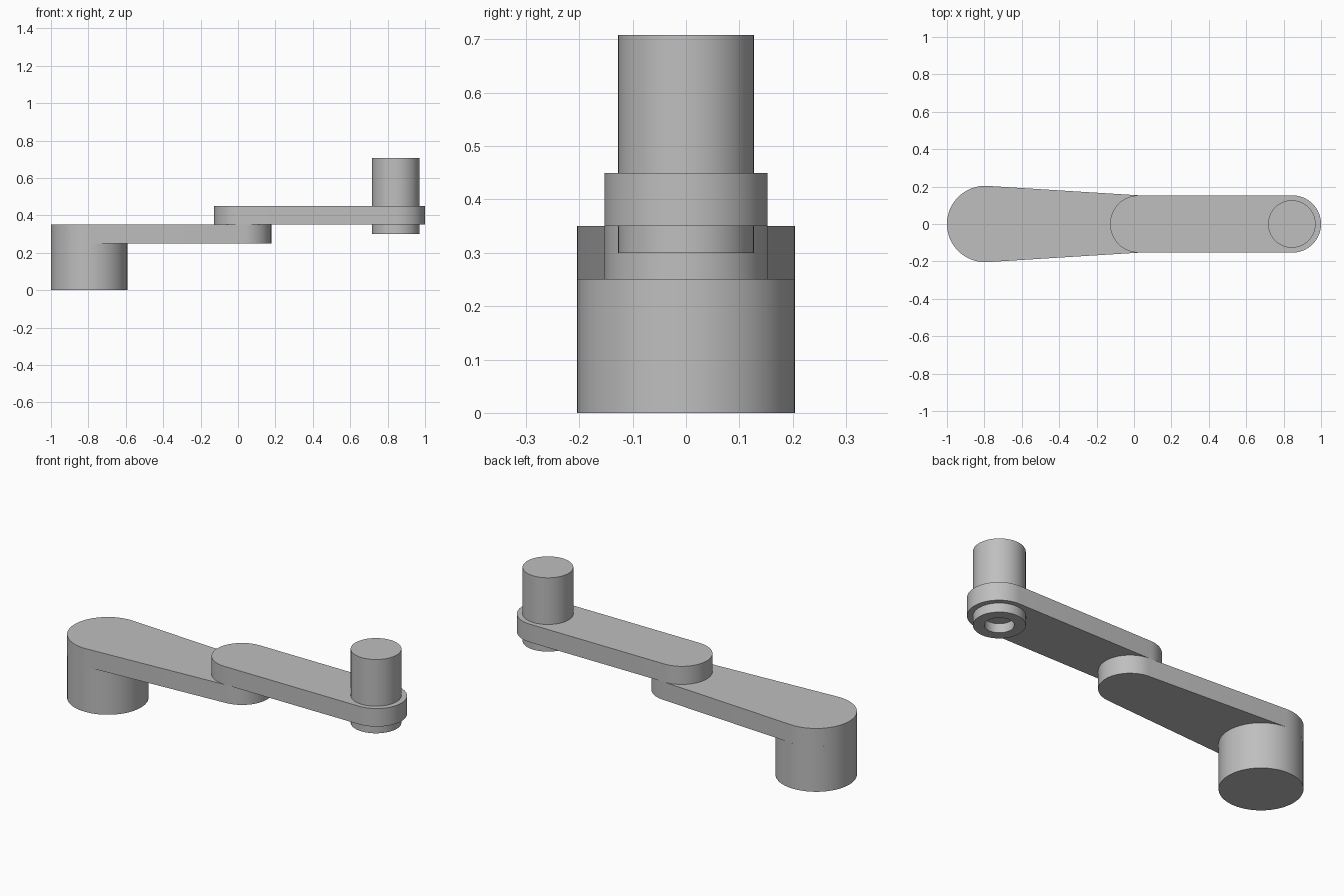
import bpy, bmesh, math

if "Cube" in bpy.data.objects:
    bpy.data.objects.remove(bpy.data.objects["Cube"])

grey = bpy.data.materials.new("light grey")
grey.diffuse_color = (0.52, 0.52, 0.52, 1)
grey.use_nodes = True
grey.node_tree.nodes["Principled BSDF"].inputs["Base Color"].default_value = grey.diffuse_color


def finish(bm, name):
    bmesh.ops.recalc_face_normals(bm, faces=bm.faces)
    mesh = bpy.data.meshes.new(name)
    bm.to_mesh(mesh)
    bm.free()
    mesh.materials.append(grey)
    obj = bpy.data.objects.new(name, mesh)
    bpy.context.collection.objects.link(obj)
    bpy.ops.object.select_all(action='DESELECT')
    obj.select_set(True)
    bpy.context.view_layer.objects.active = obj
    bpy.ops.object.shade_smooth_by_angle(angle=math.radians(30))
    return obj


def arm(name, x1, r1, x2, r2, z1, z2, n=32):
    """Flat link: two round ends joined by tangent sides."""
    a = math.acos((r1 - r2) / (x2 - x1))
    pts = []
    for i in range(n + 1):
        t = -a + 2 * a * i / n
        pts.append((x2 + r2 * math.cos(t), r2 * math.sin(t)))
    for i in range(n + 1):
        t = a + (2 * math.pi - 2 * a) * i / n
        pts.append((x1 + r1 * math.cos(t), r1 * math.sin(t)))
    bm = bmesh.new()
    face = bm.faces.new([bm.verts.new((x, y, z1)) for x, y in pts])
    top = bmesh.ops.extrude_face_region(bm, geom=[face])
    verts = [v for v in top["geom"] if isinstance(v, bmesh.types.BMVert)]
    bmesh.ops.translate(bm, verts=verts, vec=(0, 0, z2 - z1))
    return finish(bm, name)


def lathe(name, x, profile, n=64):
    """Turned part from (radius, height) points, closed on the axis."""
    bm = bmesh.new()
    vs = [bm.verts.new((r, 0, z)) for r, z in profile]
    edges = [bm.edges.new(p) for p in zip(vs, vs[1:])]
    bmesh.ops.spin(bm, geom=vs + edges, cent=(0, 0, 0), axis=(0, 0, 1),
                   angle=2 * math.pi, steps=n, use_merge=True)
    bmesh.ops.remove_doubles(bm, verts=bm.verts, dist=1e-5)
    bmesh.ops.translate(bm, verts=bm.verts, vec=(x, 0, 0))
    return finish(bm, name)


BASE_X, ELBOW_X, TOOL_X = -0.796, 0.025, 0.847

# Round base under the shoulder
lathe("base", BASE_X, [(0, 0), (0.204, 0), (0.204, 0.25), (0, 0.25)])
# Tapered lower link and straight upper link
arm("lower_arm", BASE_X, 0.204, ELBOW_X, 0.153, 0.25, 0.35)
arm("upper_arm", ELBOW_X, 0.153, TOOL_X, 0.153, 0.35, 0.45)
# Vertical tool housing with a blind bore in its underside
lathe("tool_housing", TOOL_X - 0.003,
      [(0, 0.55), (0.072, 0.55), (0.072, 0.30), (0.127, 0.30),
       (0.127, 0.708), (0, 0.708)])
